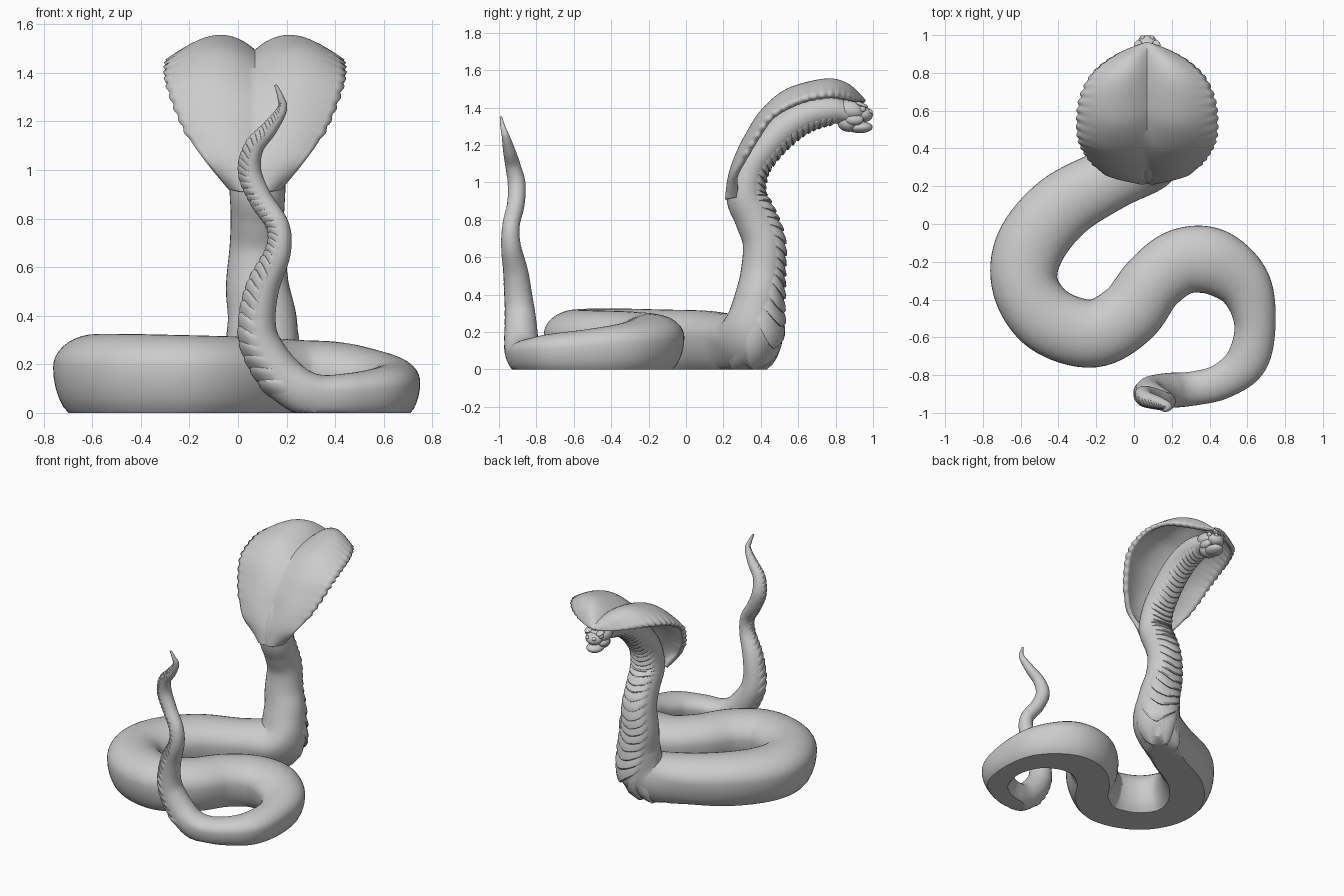
import bpy, bmesh, math
from mathutils import Vector

cube = bpy.data.objects.get("Cube")
if cube:
    bpy.data.objects.remove(cube, do_unlink=True)

grey = bpy.data.materials.new("stone_grey")
grey.use_nodes = True
COLOUR = (0.6, 0.6, 0.6, 1)
grey.diffuse_color = COLOUR
grey.node_tree.nodes["Principled BSDF"].inputs["Base Color"].default_value = COLOUR

MID_X = 0.07  # centre line of neck, hood and head


def finish(name, bm, angle=40):
    """Turn a bmesh into a smooth shaded object."""
    bmesh.ops.recalc_face_normals(bm, faces=bm.faces)
    mesh = bpy.data.meshes.new(name)
    bm.to_mesh(mesh)
    bm.free()
    mesh.materials.append(grey)
    obj = bpy.data.objects.new(name, mesh)
    bpy.context.collection.objects.link(obj)
    bpy.ops.object.select_all(action='DESELECT')
    obj.select_set(True)
    bpy.context.view_layer.objects.active = obj
    bpy.ops.object.shade_smooth_by_angle(angle=math.radians(angle))
    return obj


def skin(bm, rows, closed):
    """Bridge rows of points with quads."""
    grid = [[bm.verts.new(p) for p in row] for row in rows]
    n = len(grid[0])
    for a, b in zip(grid, grid[1:]):
        for j in range(n if closed else n - 1):
            k = (j + 1) % n
            bm.faces.new((a[j], a[k], b[k], b[j]))
    return grid


def spline(table, s):
    """Catmull-Rom sample of a table of equal length tuples."""
    last = len(table) - 1
    s = min(max(s, 0), last)
    i = min(int(s), last - 1)
    f = s - i
    p0, p1, p2, p3 = (table[min(max(i + k, 0), last)] for k in (-1, 0, 1, 2))
    return [b + 0.5 * f * (c - a + f * (2*a - 5*b + 4*c - d + f * (3*(b - c) + d - a)))
            for a, b, c, d in zip(p0, p1, p2, p3)]


# Neck, head end first: y, z, half width, half depth, belly direction y and z
neck = [(.88, 1.365, .06, .05, .2, -1), (.78, 1.385, .085, .075, .2, -1),
        (.65, 1.36, .095, .085, .3, -.95), (.53, 1.29, .1, .09, .6, -.8),
        (.42, 1.18, .105, .09, .8, -.6), (.345, 1.07, .11, .095, .95, -.3),
        (.32, .93, .115, .105, 1, 0), (.37, .81, .11, .11, 1, .1),
        (.415, .68, .115, .112, 1, 0), (.41, .52, .13, .117, 1, 0)]
# Coils on the ground: x, y, half width, top
coils = [(-.12, .24, .165, .3), (-.38, .09, .18, .315), (-.55, -.12, .185, .32),
         (-.575, -.33, .175, .325), (-.45, -.51, .18, .325), (-.22, -.58, .18, .32),
         (-.03, -.48, .175, .315), (.1, -.31, .17, .31), (.25, -.2, .175, .3),
         (.42, -.2, .175, .29), (.58, -.32, .145, .25), (.64, -.52, .11, .215),
         (.6, -.72, .11, .19), (.47, -.83, .095, .165), (.32, -.87, .09, .16)]
# Raised tail: x, y, z, radius
tail = [(.19, -.88, .14, .092), (.1, -.885, .27, .083), (.08, -.895, .38, .075),
        (.105, -.91, .52, .066), (.165, -.935, .66, .052), (.165, -.935, .77, .046),
        (.095, -.91, .88, .046), (.05, -.905, .99, .047), (.065, -.925, 1.09, .04),
        (.13, -.945, 1.17, .032), (.182, -.965, 1.25, .02), (.175, -.98, 1.3, .013),
        (.155, -.99, 1.35, .006)]

# Common stations: position, half width, back radius, belly radius, belly direction
path = [(MID_X + .01, y, z, w, d, d, 0, by, bz) for y, z, w, d, by, bz in neck]
path += [(.1, .385, .36, .145, .13, .14, .25, .95, -.1),
         (.07, .33, .2, .165, .13, .2, .6, .6, -.5)]
path += [(x, y, .58 * t, w, .42 * t, .78 * t, 0, 0, -1) for x, y, w, t in coils]
path += [(x, y, z, r, r, r, -.85, -.45, -.6 if z < .2 else 0) for x, y, z, r in tail]
END = len(path) - 1


def point(s, angle, scale=1):
    """Point on the snake; angle is measured from the middle of the belly."""
    v = spline(path, s)
    t = Vector(spline(path, s + .05)[:3]) - Vector(spline(path, s - .05)[:3])
    side = t.cross(Vector(v[6:])).normalized()
    belly = side.cross(t).normalized()
    up = math.cos(angle)
    p = Vector(v[:3]) + scale * (side * v[3] * math.sin(angle)
                                 + belly * up * (v[5] if up > 0 else v[4]))
    p.z = max(p.z, 0)
    return p


# Body from neck to tail tip
SIDES, STEPS = 36, 8
bm = bmesh.new()
rings = skin(bm, [[point(i / STEPS, math.tau * j / SIDES) for j in range(SIDES)]
                  for i in range(END * STEPS + 1)], True)
bm.faces.new(rings[0])
bm.faces.new(rings[-1])
finish("body", bm)


def belly_plates(name, start, stop, pitch, span, lift):
    """Overlapping chevron plates, each flaring toward the tail."""
    rows, s, n = [], start, 12
    while s < stop:
        width = spline(path, s)[3]
        step = Vector(spline(path, s + .1)[:3]) - Vector(spline(path, s)[:3])
        ds = .1 * pitch * width / max(step.length, .005)
        for f, flare in ((0, 0), (.45, .75), (.85, 1), (.98, .7)):
            row = []
            for j in range(n + 1):
                a = 2 * j / n - 1
                fade = 1 - a ** 4
                row.append(point(s + ds * (f - 1.1 * abs(a) ** 1.5), a * span,
                                 .975 + fade * (.02 + lift * flare)))
            rows.append(row)
        s += ds
    bm = bmesh.new()
    skin(bm, rows, False)
    finish(name, bm, 30)


belly_plates("neck_belly_plates", .9, len(neck) + 1.4, .42, 1.1, .1)
belly_plates("tail_belly_plates", len(neck) + len(coils) + 2, END - 1.2, .6, 1.15, .1)

# Hood rows: centre y, z; lobe y, z; rim y, z; half width
hood = [(.215, .91, .215, .91, .27, .92, .11), (.23, 1.02, .225, 1.03, .25, 1.03, .2),
        (.28, 1.13, .26, 1.14, .3, 1.13, .27), (.34, 1.26, .32, 1.26, .37, 1.25, .325),
        (.43, 1.37, .4, 1.385, .45, 1.36, .36), (.55, 1.45, .52, 1.49, .56, 1.425, .365),
        (.67, 1.485, .66, 1.54, .67, 1.46, .35), (.79, 1.495, .78, 1.555, .78, 1.47, .3),
        (.88, 1.48, .87, 1.525, .86, 1.455, .22), (.94, 1.455, .93, 1.47, .92, 1.44, .12),
        (.96, 1.435, .96, 1.44, .955, 1.43, .03)]
rows, ACROSS, FINE = [], 28, 12
for i in range((len(hood) - 1) * FINE + 1):
    s = i / FINE
    cy, cz, ly, lz, ry, rz, w = spline(hood, s)
    scallop = .035 * abs(math.sin(s * math.pi * 2.5)) if 2 < s < 9 else 0
    row = []
    for j in range(ACROSS + 1):
        a = 2 * j / ACROSS - 1
        u = abs(a)
        kc, kl, kr = (1 - u) * (1 - 2 * u), 4 * u * (1 - u), u * (2 * u - 1)
        x = MID_X + w * a * (1 + scallop * u ** 8)
        row.append((x, kc * cy + kl * ly + kr * ry, kc * cz + kl * lz + kr * rz))
    rows.append(row)
bm = bmesh.new()
skin(bm, rows, False)
bmesh.ops.recalc_face_normals(bm, faces=bm.faces)
bm.faces.ensure_lookup_table()
# The outer face of the hood looks up and back
if bm.faces[len(bm.faces) // 2].normal.z < 0:
    bmesh.ops.reverse_faces(bm, faces=bm.faces)
mesh = bpy.data.meshes.new("hood")
bm.to_mesh(mesh)
bm.free()
mesh.materials.append(grey)
hood_obj = bpy.data.objects.new("hood", mesh)
bpy.context.collection.objects.link(hood_obj)
bpy.ops.object.select_all(action='DESELECT')
hood_obj.select_set(True)
bpy.context.view_layer.objects.active = hood_obj
bpy.ops.object.shade_smooth_by_angle(angle=math.radians(50))
solid = hood_obj.modifiers.new("thickness", 'SOLIDIFY')
solid.thickness = .03
solid.offset = -1


def blob(name, x, y, z, sx, sy, sz, tilt=0):
    """Smooth ellipsoid beside the centre line."""
    bm = bmesh.new()
    bmesh.ops.create_uvsphere(bm, u_segments=24, v_segments=14, radius=1)
    obj = finish(name, bm)
    obj.location = (MID_X + x, y, z)
    obj.scale = (sx, sy, sz)
    obj.rotation_euler.x = tilt


# Head
blob("cranium", 0, .88, 1.385, .085, .09, .06, -.2)
blob("snout", 0, .945, 1.365, .06, .055, .042, -.15)
blob("lower_jaw", 0, .93, 1.295, .056, .068, .032)
blob("throat", 0, .87, 1.32, .065, .06, .05)
for side, tag in ((1, "left"), (-1, "right")):
    blob(tag + "_eye", side * .055, .945, 1.392, .016, .018, .016)
    blob(tag + "_brow", side * .047, .94, 1.415, .024, .036, .011, -.35)
    blob(tag + "_cheek", side * .05, .9, 1.335, .03, .05, .03)
    blob(tag + "_nostril", side * .025, .985, 1.378, .015, .013, .012)
